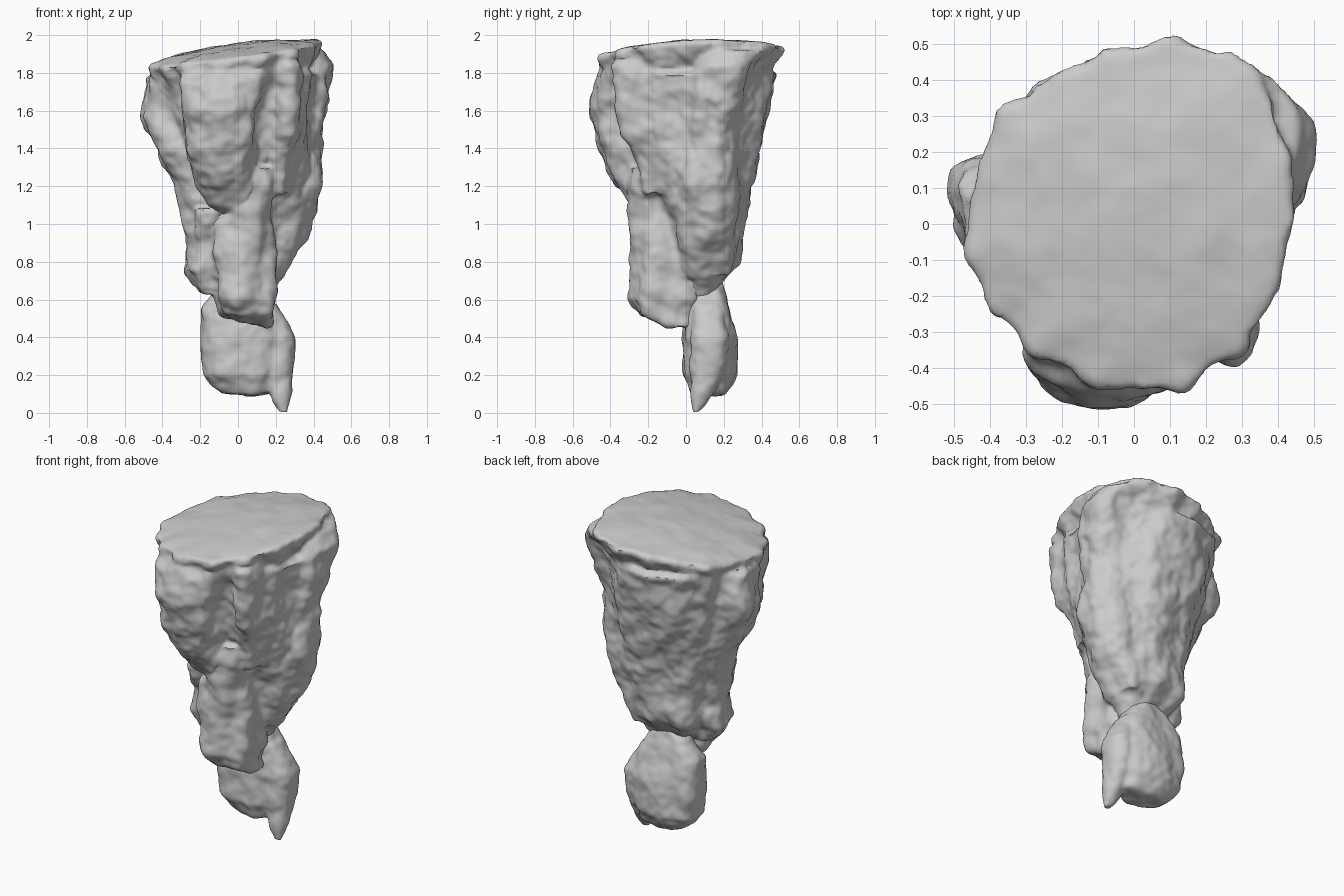
import bpy, bmesh, math
from mathutils import Vector, noise

cube = bpy.data.objects.get("Cube")
if cube:
    bpy.data.objects.remove(cube)

stone = bpy.data.materials.new("grey stone")
stone.use_nodes = True
stone.diffuse_color = (0.6, 0.6, 0.6, 1)
stone.node_tree.nodes["Principled BSDF"].inputs["Base Color"].default_value = (0.6, 0.6, 0.6, 1)
SEG = 40


def skin(bm, rings):
    """Bridge a stack of equal rings and cap both ends."""
    loops = [[bm.verts.new(p) for p in ring] for ring in rings]
    for low, high in zip(loops, loops[1:]):
        for i in range(SEG):
            j = (i + 1) % SEG
            bm.faces.new((low[i], low[j], high[j], high[i]))
    bm.faces.new(loops[0][::-1])
    bm.faces.new(loops[-1])


def lobe(bm, sections, power=2.4):
    """Loft rounded boxes given as (z, x min, x max, y min, y max)."""
    rings = []
    for z, x0, x1, y0, y1 in sections:
        ring = []
        for i in range(SEG):
            a = math.tau * i / SEG
            c, s = math.cos(a), math.sin(a)
            r = (abs(c) ** power + abs(s) ** power) ** (-1 / power)
            ring.append(((x0 + x1) / 2 + (x1 - x0) / 2 * r * c,
                         (y0 + y1) / 2 + (y1 - y0) / 2 * r * s, z))
        rings.append(ring)
    skin(bm, rings)


def top_z(x, y):
    return 1.955 + 0.13 * x + 0.06 * y - 0.22 * (x * x + y * y)


def slab(bm, outline):
    """Tilted cap whose rim overhangs the rock below."""
    n = len(outline)
    plan = []
    for i in range(SEG):
        t = i * n / SEG
        a, b = Vector(outline[int(t)]), Vector(outline[(int(t) + 1) % n])
        plan.append(a.lerp(b, t % 1))
    rings = []
    for scale, drop in ((0.8, 0.2), (0.93, 0.08), (1, 0.02), (0.98, 0), (0.8, 0), (0.5, 0), (0.2, 0)):
        ring = []
        for p in plan:
            q = p * scale
            ring.append((q.x, q.y, top_z(q.x, q.y) - drop))
        rings.append(ring)
    skin(bm, rings)


def rock(name, bm, voxel, rough):
    """Fuse the lobes, then weather the surface with folds and dents."""
    bmesh.ops.recalc_face_normals(bm, faces=bm.faces)
    raw = bpy.data.meshes.new(name)
    bm.to_mesh(raw)
    bm.free()
    obj = bpy.data.objects.new(name, raw)
    bpy.context.collection.objects.link(obj)
    fuse = obj.modifiers.new("fuse", 'REMESH')
    fuse.mode = 'VOXEL'
    fuse.voxel_size = voxel
    soften = obj.modifiers.new("soften", 'SMOOTH')
    soften.iterations = 3
    deps = bpy.context.evaluated_depsgraph_get()
    mesh = bpy.data.meshes.new_from_object(obj.evaluated_get(deps))
    obj.modifiers.clear()
    obj.data = mesh
    moves = []
    for v in mesh.vertices:
        p, n = v.co, v.normal
        fold = noise.noise(Vector((p.x * 7, p.y * 7, p.z * 2.2)))
        dent = noise.noise(p * 9 + Vector((4, 1, 7)))
        grain = noise.noise(p * 22)
        side = 1 - max(0, n.z) ** 2 * 0.8
        moves.append(n * rough * side * (fold + 0.6 * dent + 0.25 * grain))
    for v, m in zip(mesh.vertices, moves):
        v.co += m
    mesh.materials.clear()
    mesh.materials.append(stone)
    bpy.ops.object.select_all(action='DESELECT')
    obj.select_set(True)
    bpy.context.view_layer.objects.active = obj
    bpy.ops.object.shade_smooth_by_angle(angle=math.radians(50))
    return obj


# Tapering main rock with its overhanging cap
bm = bmesh.new()
lobe(bm, [(0.62, -0.06, 0.15, 0.04, 0.14), (0.7, -0.14, 0.2, 0.0, 0.2),
          (0.8, -0.2, 0.25, -0.04, 0.28), (1.0, -0.23, 0.31, -0.12, 0.31),
          (1.2, -0.28, 0.36, -0.2, 0.34), (1.5, -0.36, 0.4, -0.32, 0.41),
          (1.8, -0.41, 0.42, -0.41, 0.47)], 2.2)
slab(bm, [(0.44, 0), (0.43, 0.2), (0.38, 0.38), (0.28, 0.48), (0.14, 0.52), (-0.06, 0.48),
          (-0.29, 0.38), (-0.4, 0.28), (-0.49, 0), (-0.4, -0.26), (-0.29, -0.36),
          (-0.1, -0.46), (0.13, -0.46), (0.3, -0.36), (0.4, -0.22)])
# Upper front lobe
lobe(bm, [(1.08, -0.1, 0.04, -0.28, -0.1), (1.2, -0.2, 0.07, -0.36, -0.1),
          (1.4, -0.27, 0.1, -0.47, -0.1), (1.6, -0.3, 0.13, -0.52, -0.1),
          (1.75, -0.31, 0.2, -0.49, -0.1), (1.84, -0.28, 0.26, -0.43, -0.1)])
# Lower front lobe, with a slim spur rising from it
lobe(bm, [(0.46, 0.06, 0.18, -0.1, 0.02), (0.52, -0.08, 0.18, -0.24, 0.04),
          (0.6, -0.13, 0.2, -0.29, 0.06), (0.8, -0.14, 0.2, -0.28, 0.06),
          (1.0, -0.12, 0.18, -0.29, 0.06), (1.12, 0.0, 0.18, -0.29, 0.0),
          (1.3, 0.08, 0.18, -0.3, -0.05)], 2.8)
# Side lobes: outer one on -x, two on +x, and a small knob low down
lobe(bm, [(0.9, -0.26, -0.1, -0.1, 0.12), (1.2, -0.33, -0.1, -0.14, 0.18),
          (1.4, -0.43, -0.1, -0.16, 0.2), (1.56, -0.51, -0.1, -0.12, 0.2),
          (1.78, -0.49, -0.1, -0.1, 0.2)])
lobe(bm, [(0.72, 0.1, 0.24, -0.02, 0.24), (0.95, 0.1, 0.36, -0.06, 0.26),
          (1.2, 0.1, 0.44, -0.04, 0.26), (1.45, 0.1, 0.45, -0.02, 0.28),
          (1.65, 0.1, 0.5, 0.0, 0.3), (1.83, 0.1, 0.51, 0.04, 0.36),
          (1.92, 0.15, 0.45, 0.1, 0.42)])
lobe(bm, [(1.15, 0.14, 0.28, -0.22, 0), (1.5, 0.16, 0.34, -0.33, 0),
          (1.85, 0.18, 0.35, -0.39, 0)])
lobe(bm, [(0.62, -0.2, -0.05, -0.12, 0.1), (0.75, -0.29, -0.05, -0.16, 0.12),
          (0.9, -0.25, -0.05, -0.15, 0.14), (1.08, -0.25, -0.05, -0.2, 0.15)])
rock("main_rock", bm, 0.016, 0.034)

# Hanging lower boulder with a pointed corner
bm = bmesh.new()
lobe(bm, [(0.1, -0.08, 0.2, 0.04, 0.2), (0.2, -0.18, 0.22, -0.02, 0.27),
          (0.4, -0.2, 0.24, -0.02, 0.27), (0.55, -0.2, 0.2, 0.0, 0.23),
          (0.66, -0.12, 0.14, 0.05, 0.2), (0.72, -0.02, 0.08, 0.12, 0.19)], 2.7)
lobe(bm, [(-0.005, 0.215, 0.265, 0.03, 0.075), (0.05, 0.18, 0.27, 0.02, 0.12),
          (0.2, 0.12, 0.28, 0.01, 0.2), (0.4, 0.12, 0.3, 0.02, 0.22),
          (0.48, 0.12, 0.27, 0.03, 0.2), (0.58, 0.1, 0.2, 0.05, 0.18)], 2.2)
rock("lower_boulder", bm, 0.012, 0.02)
